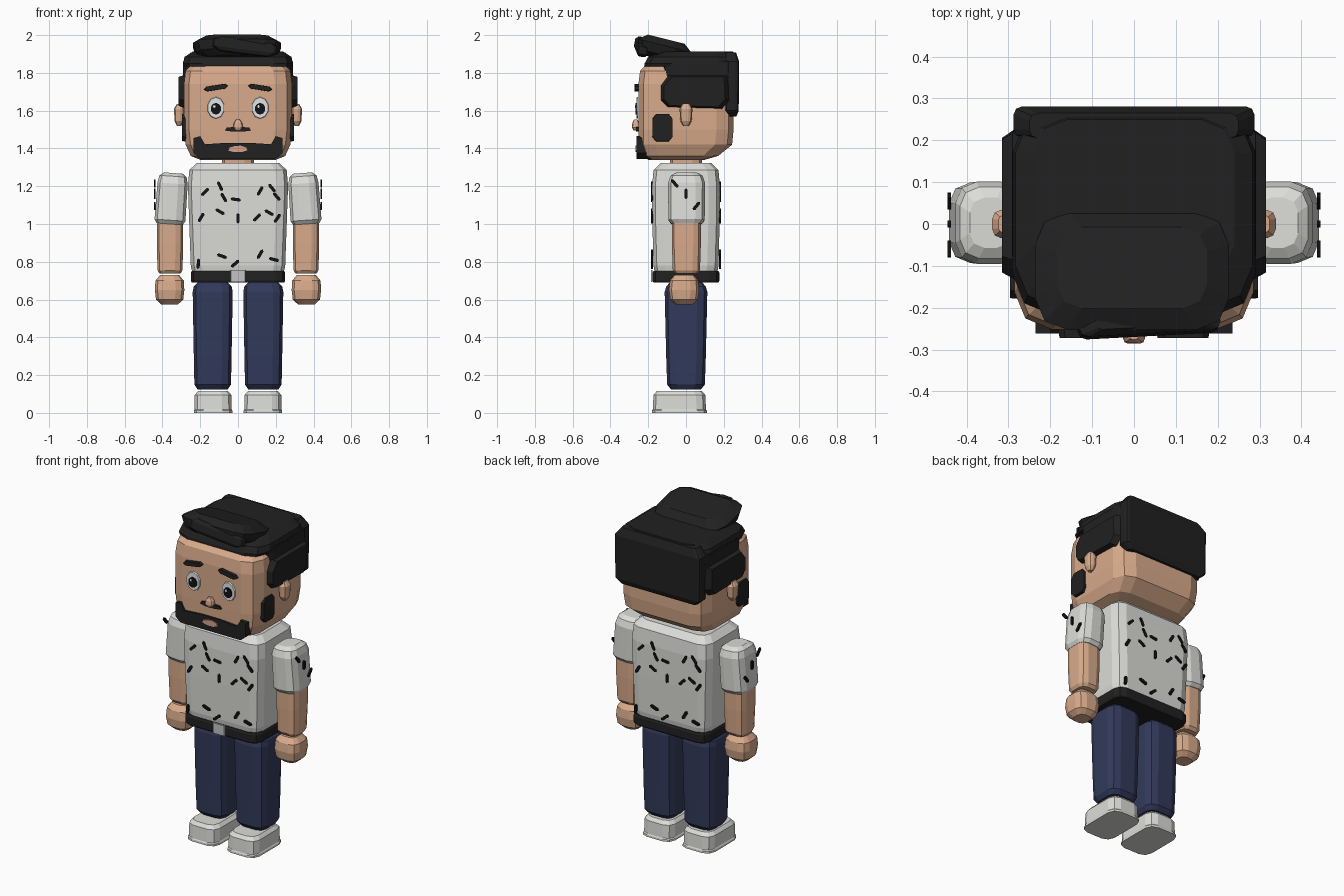
import bpy, bmesh, math
from mathutils import Matrix, Vector, Euler


def material(name, r, g, b):
    m = bpy.data.materials.new(name)
    m.diffuse_color = (r, g, b, 1)
    return m


SKIN = material("skin", 0.70, 0.41, 0.26)
HAIR = material("black hair", 0.015, 0.015, 0.015)
SHIRT = material("shirt white", 0.72, 0.72, 0.69)
JEANS = material("denim blue", 0.032, 0.042, 0.105)
EYE = material("eye white", 0.85, 0.88, 0.90)
INK = material("ink black", 0.006, 0.006, 0.006)
LIP = material("lip", 0.66, 0.36, 0.25)
METAL = material("buckle grey", 0.55, 0.55, 0.55)


def finish(name, mat, bm, at, rot, mirror):
    bmesh.ops.recalc_face_normals(bm, faces=bm.faces)
    turn = Euler([math.radians(a) for a in rot]).to_matrix().to_4x4()
    bm.transform(Matrix.Translation(Vector(at)) @ turn)
    me = bpy.data.meshes.new(name)
    bm.to_mesh(me)
    bm.free()
    me.materials.append(mat)
    ob = bpy.data.objects.new(name, me)
    bpy.context.collection.objects.link(ob)
    if mirror:
        mod = ob.modifiers.new("mirror", 'MIRROR')
        mod.use_mirror_merge = False
    return ob


def loft(name, mat, rings, at=(0, 0, 0), rot=(0, 0, 0), mirror=False, seg=2):
    """Stack of rounded rectangles: (z, half x, half y, corner radius, centre y)."""
    bm = bmesh.new()
    loops = []
    for z, hx, hy, r, *cy in rings:
        oy = cy[0] if cy else 0
        loop = []
        for q, (sx, sy) in enumerate([(1, 1), (-1, 1), (-1, -1), (1, -1)]):
            for i in range(seg + 1):
                a = math.pi / 2 * (q + i / seg)
                loop.append(bm.verts.new((sx * (hx - r) + r * math.cos(a),
                                          oy + sy * (hy - r) + r * math.sin(a), z)))
        loops.append(loop)
    for lo, hi in zip(loops, loops[1:]):
        for i in range(len(lo)):
            j = (i + 1) % len(lo)
            bm.faces.new((lo[i], lo[j], hi[j], hi[i]))
    bm.faces.new(loops[0])
    bm.faces.new(loops[-1])
    return finish(name, mat, bm, at, rot, mirror)


def plate(name, mat, outlines, y0, y1, taper=1.0, rot=(0, 0, 0), mirror=False):
    """Outlines in x/z, extruded from front y0 to back y1; the front may taper."""
    bm = bmesh.new()
    for pts in outlines:
        c = sum((Vector(p) for p in pts), Vector((0, 0))) / len(pts)
        front = []
        for p in pts:
            x, z = c + (Vector(p) - c) * taper
            front.append(bm.verts.new((x, y0, z)))
        back = [bm.verts.new((x, y1, z)) for x, z in pts]
        bm.faces.new(front)
        bm.faces.new(back)
        for i in range(len(pts)):
            j = (i + 1) % len(pts)
            bm.faces.new((front[i], front[j], back[j], back[i]))
    return finish(name, mat, bm, (0, 0, 0), rot, mirror)


def oval(cx, cz, rx, rz, n=10):
    return [(cx + rx * math.cos(math.tau * (i + .5) / n),
             cz + rz * math.sin(math.tau * (i + .5) / n)) for i in range(n)]


def dash(cx, cz, deg, length=0.056, width=0.017):
    a = math.radians(deg)
    l, w = length / 2, width / 2
    pts = [(l, 0), (l * .75, w), (-l * .75, w), (-l, 0), (-l * .75, -w), (l * .75, -w)]
    return [(cx + x * math.cos(a) - z * math.sin(a),
             cz + x * math.sin(a) + z * math.cos(a)) for x, z in pts]


# Shoes and legs
loft("shoe", SHIRT, [(0, .102, .145, .05), (.012, .102, .145, .05), (.018, .098, .141, .05),
                     (.095, .097, .137, .05), (.115, .08, .12, .045)],
     at=(.132, -.035, 0), mirror=True)
loft("leg", JEANS, [(.125, .08, .08, .04), (.15, .097, .1, .05), (.3, .1, .105, .05),
                    (.64, .106, .113, .055), (.67, .1, .105, .05), (.69, .08, .085, .04)],
     at=(.134, 0, 0), mirror=True)

# Torso, belt, neck
loft("torso", SHIRT, [(.71, .235, .16, .06), (.78, .25, .172, .06), (1.0, .258, .178, .06),
                      (1.2, .265, .18, .06), (1.285, .258, .172, .06), (1.322, .22, .135, .05)])
loft("belt", HAIR, [(.69, .245, .172, .05), (.7, .25, .177, .05),
                    (.742, .25, .177, .05), (.752, .245, .172, .05)])
plate("belt_buckle", METAL, [[(-.04, .692), (.04, .692), (.04, .757), (-.04, .757)]],
      -.186, -.178, .95)
loft("neck", SKIN, [(1.3, .085, .085, .05), (1.36, .085, .085, .05)])

# Arms
loft("sleeve", SHIRT, [(-.135, .07, .08, .04), (-.115, .082, .096, .05), (.08, .08, .098, .05),
                       (.118, .072, .085, .045), (.135, .05, .06, .035)],
     at=(.352, .003, 1.135), rot=(0, -4, 0), mirror=True)
loft("forearm", SKIN, [(.737, .055, .058, .03), (.755, .066, .072, .04), (.9, .07, .077, .04),
                       (1.03, .07, .077, .04)], at=(.36, .002, 0), mirror=True)
loft("hand", SKIN, [(.575, .045, .045, .03), (.6, .072, .073, .045), (.65, .078, .08, .045),
                    (.7, .075, .075, .045), (.73, .05, .05, .03)],
     at=(.362, -.01, 0), mirror=True)

# Printed dashes on the shirt
DASHES = [(-.175, 1.17, 45), (-.095, 1.2, -65), (-.075, 1.14, -60), (-.012, 1.13, -8),
          (.117, 1.175, 60), (.18, 1.19, -50), (.205, 1.145, -50),
          (-.195, 1.035, 60), (-.095, 1.065, -30), (0, 1.03, 90), (.1, 1.035, 45),
          (.165, 1.06, -30), (.208, 1.03, 55),
          (-.21, .79, 85), (-.085, .83, -20), (-.015, .79, 40), (.117, .84, 60), (.19, .812, -15)]
marks = [dash(*d) for d in DASHES]
plate("front_dashes", INK, marks, -.184, -.175)
plate("back_dashes", INK, marks, -.184, -.175, rot=(0, 0, 180))
plate("sleeve_dashes", INK, [dash(-.06, 1.215, -50), dash(0, 1.16, 90), dash(.055, 1.095, 50)],
      -.446, -.437, rot=(0, 0, 90), mirror=True)

# Head, ears, nose
loft("head", SKIN, [(1.34, .2, .15, .07, -.05), (1.36, .25, .2, .08, -.03),
                    (1.42, .277, .247, .09, -.003), (1.5, .286, .252, .09),
                    (1.74, .286, .252, .09), (1.81, .278, .243, .09), (1.86, .23, .2, .08)])
loft("ear", SKIN, [(1.52, .012, .015, .01), (1.545, .024, .03, .02), (1.61, .027, .034, .022),
                   (1.635, .012, .02, .01)], at=(.312, 0, 0), mirror=True)
loft("nose", SKIN, [(1.495, .014, .012, .008), (1.512, .026, .02, .012),
                    (1.535, .022, .018, .012), (1.552, .01, .01, .006)], at=(0, -.266, 0))

# Face
plate("eye", EYE, [oval(.117, 1.615, .046, .058)], -.262, -.253, .95, mirror=True)
plate("pupil", INK, [oval(.117, 1.61, .028, .031)], -.268, -.261, mirror=True)
plate("eye_glint", EYE, [oval(.108, 1.622, .007, .008, 6), oval(-.126, 1.622, .007, .008, 6)],
      -.27, -.267)
plate("eyebrow", HAIR, [dash(.117, 1.722, -9, .13, .026)], -.272, -.25, .95, mirror=True)
plate("moustache", HAIR, [[(-.07, 1.495), (-.03, 1.489), (.03, 1.489), (.07, 1.495),
                           (.06, 1.51), (.02, 1.514), (-.02, 1.514), (-.06, 1.51)]],
      -.264, -.25)
half = [(.2, 1.345), (.235, 1.375), (.235, 1.455), (.2, 1.465), (.175, 1.422), (.06, 1.43)]
plate("beard", HAIR, [half + [(-x, z) for x, z in reversed(half)]], -.262, -.185)
plate("mouth", LIP, [[(-.05, 1.388), (-.02, 1.38), (.02, 1.38), (.05, 1.39), (.045, 1.405),
                      (.015, 1.415), (-.015, 1.413), (-.045, 1.405)]], -.268, -.26)
plate("sideburn", HAIR, [[(-.16, 1.435), (-.09, 1.435), (-.07, 1.46), (-.07, 1.56), (-.09, 1.585),
                          (-.16, 1.585), (-.18, 1.56), (-.18, 1.46)]],
      -.296, -.255, .95, rot=(0, 0, 90), mirror=True)

# Hair
plate("side_hair", HAIR, [[(-.135, 1.655), (-.1, 1.618), (.19, 1.61), (.23, 1.655), (.225, 1.79),
                           (-.09, 1.79), (-.135, 1.735)]],
      -.316, -.28, .88, rot=(0, 0, 90), mirror=True)
loft("hair_cap", HAIR, [(1.835, .284, .24, .1, .02), (1.85, .291, .247, .1, .028),
                        (1.885, .283, .235, .1, .035), (1.912, .24, .19, .08, .06)])
loft("hair_band", HAIR, [(1.78, .292, .195, .05, .07), (1.86, .29, .195, .05, .07)])
loft("back_hair", HAIR, [(1.57, .25, .022, .015, .245), (1.6, .285, .035, .02, .244),
                         (1.86, .288, .037, .02, .244), (1.908, .25, .03, .02, .235)])
loft("quiff", HAIR, [(-.055, .17, .1, .06), (-.03, .215, .132, .08), (.02, .232, .145, .08),
                     (.055, .18, .1, .06)], at=(-.005, -.118, 1.925), rot=(-14, 0, 0))
loft("forelock", HAIR, [(-.038, .13, .018, .012), (-.02, .17, .03, .02), (.02, .17, .03, .02),
                        (.038, .13, .018, .012)], at=(.035, -.235, 1.938), rot=(-10, 7, 3))
